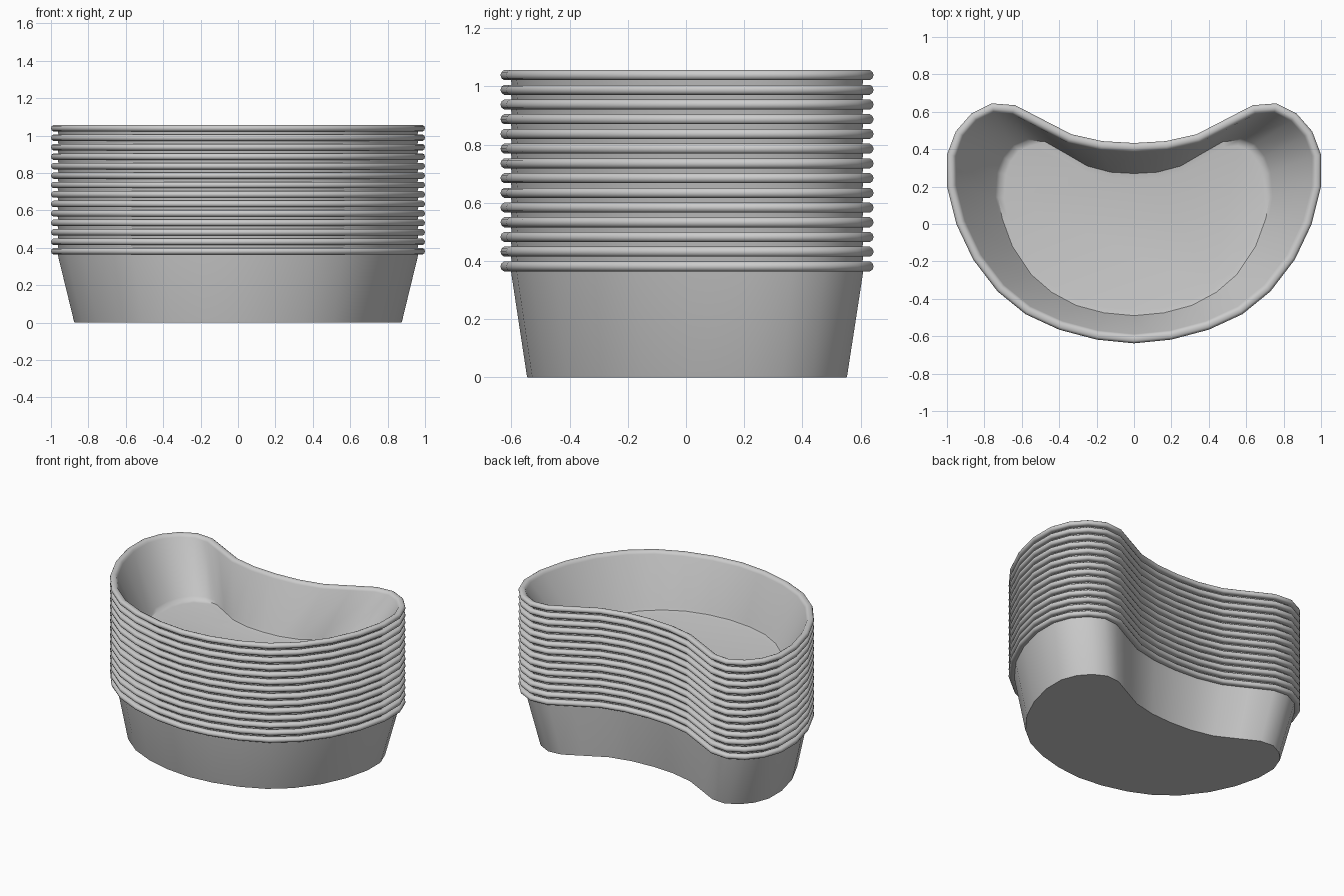
import bpy, bmesh
from mathutils import Vector

if "Cube" in bpy.data.objects:
    bpy.data.objects.remove(bpy.data.objects["Cube"])

COUNT, STEP = 14, 0.0506

# Right half of the kidney outline: rim outer edge and inner floor edge
RIM = [(0, -.638), (.2, -.618), (.4, -.565), (.58, -.482), (.73, -.36), (.86, -.19),
       (.95, 0), (1, .2), (1, .37), (.953, .495), (.87, .59), (.76, .645),
       (.635, .635), (.49, .56), (.335, .48), (.17, .443), (0, .433)]
FLOOR = [(0, -.49), (.16, -.475), (.31, -.435), (.44, -.365), (.55, -.27), (.65, -.12),
         (.705, .03), (.725, .14), (.715, .27), (.685, .35), (.635, .415), (.56, .447),
         (.475, .44), (.37, .38), (.25, .31), (.125, .277), (0, .27)]


def full(half):
    """Mirror a half outline into a closed loop."""
    return [Vector(p) for p in half] + [Vector((-x, y)) for x, y in half[-2:0:-1]]


def inset(loop, d):
    """Move every point of the loop inwards by d."""
    out = []
    for i, p in enumerate(loop):
        t = (loop[(i + 1) % len(loop)] - loop[i - 1]).normalized()
        out.append(p + Vector((-t.y, t.x)) * d)
    return out


rim, floor = full(RIM), full(FLOOR)
wall = inset(rim, .036)

# Sections from the base, up the outside, over the rolled rim, down to the floor
sections = [([p * .906 for p in wall], 0), ([p * .909 for p in wall], .006), (wall, .366)]
for d, z in [(.013, .364), (.004, .370), (0, .381), (.004, .392), (.013, .3985),
             (.030, .3985), (.042, .393), (.049, .380)]:
    sections.append((inset(rim, d), z))
sections += [([a.lerp(b, .93) for a, b in zip(inset(rim, .049), floor)], .066),
             (floor, .047), (inset(floor, .03), .042)]

bm = bmesh.new()
rings = [[bm.verts.new((p.x, p.y, z)) for p in loop] for loop, z in sections]
n = len(rim)
for a, b in zip(rings, rings[1:]):
    for i in range(n):
        j = (i + 1) % n
        bm.faces.new((a[i], a[j], b[j], b[i]))
bm.faces.new(rings[0][::-1])
bm.faces.new(rings[-1])
mesh = bpy.data.meshes.new("kidney_dish")
bm.to_mesh(mesh)
bm.free()

# Stack of nested dishes
for k in range(COUNT):
    dish = bpy.data.objects.new(f"kidney_dish_{k + 1}", mesh)
    dish.location.z = k * STEP
    bpy.context.collection.objects.link(dish)

bpy.context.view_layer.objects.active = dish
dish.select_set(True)
bpy.ops.object.shade_smooth_by_angle(angle=0.75)
